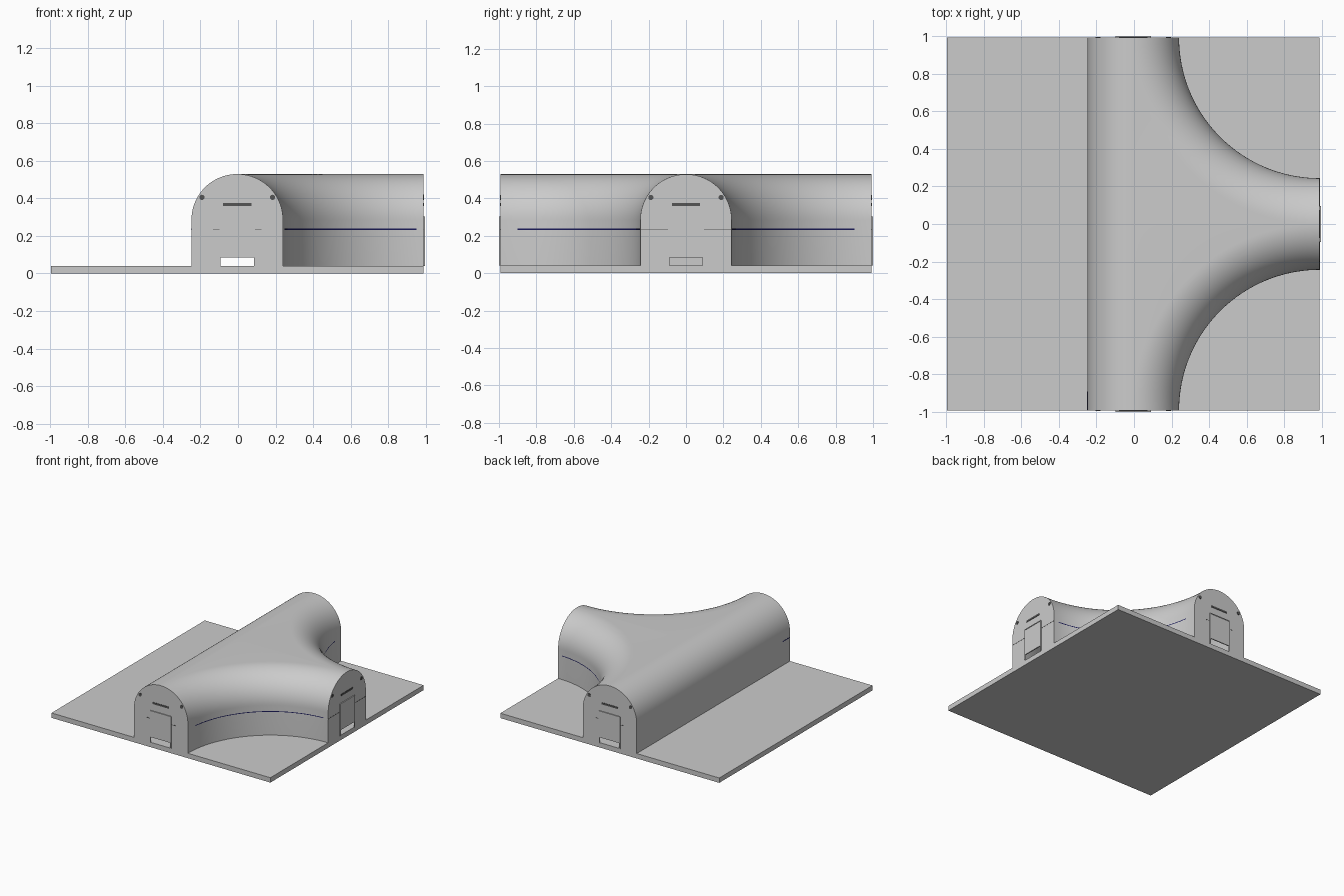
import bpy, bmesh
from math import sin, cos, pi, radians
from mathutils import Matrix, Vector

if "Cube" in bpy.data.objects:
    bpy.data.objects.remove(bpy.data.objects["Cube"], do_unlink=True)

S = 0.9925            # half size of the slab
CX = -0.004           # sideways centre of the slab and tunnel
HW = 0.244            # half width of the tunnel
SLAB, SPRING = 0.04, 0.285
DOOR, DOOR_TOP, GAP = 0.0925, 0.30, 0.085
R = S - HW            # radius of the curved walls
ARC, TURN = 20, 40


def material(name, rgb):
    m = bpy.data.materials.new(name)
    m.use_nodes = True
    m.diffuse_color = (*rgb, 1)
    m.node_tree.nodes["Principled BSDF"].inputs["Base Color"].default_value = (*rgb, 1)
    return m


CONCRETE = material("light grey", (0.6, 0.6, 0.6))
DARK = material("dark grey", (0.09, 0.09, 0.09))
NAVY = material("navy blue", (0.01, 0.01, 0.1))


def finish(name, bm, mat, smooth=False):
    bm.transform(Matrix.Translation((CX, 0, 0)))
    me = bpy.data.meshes.new(name)
    bm.to_mesh(me)
    bm.free()
    me.materials.append(mat)
    ob = bpy.data.objects.new(name, me)
    bpy.context.collection.objects.link(ob)
    if smooth:
        bpy.context.view_layer.objects.active = ob
        ob.select_set(True)
        bpy.ops.object.shade_smooth_by_angle(angle=radians(30))
        ob.select_set(False)
    return ob


def add_box(bm, lo, hi, matrix=Matrix()):
    lo, hi = Vector(lo), Vector(hi)
    size = Matrix.Diagonal((*(hi - lo), 1))
    bmesh.ops.create_cube(bm, size=1, matrix=matrix @ Matrix.Translation((lo + hi) / 2) @ size)


def add_face(bm, pts):
    return bm.faces.new([bm.verts.new(p) for p in pts])


def add_sheet(bm, rows):
    for a, b in zip(rows, rows[1:]):
        for i in range(len(a) - 1):
            add_face(bm, (a[i], a[i + 1], b[i + 1], b[i]))


# Half arch: distance in from the wall, and height
half = [(0, SLAB)] + [(HW - HW * cos(t), SPRING + HW * sin(t))
                      for t in (pi / 2 * i / ARC for i in range(ARC + 1))]
TOP = SPRING + HW
ENDS = {"front": 0, "left": pi / 2, "back": pi}

# Ground slab
bm = bmesh.new()
add_box(bm, (-S, -S, 0), (S, S, SLAB))
finish("ground_slab", bm, CONCRETE)

# Tunnel shell: straight half arch, two swept half arches, flat roof between
bm = bmesh.new()
add_sheet(bm, [[(d - HW, y, z) for d, z in half] for y in (-S, 0, S)])
for side in (1, -1):
    angles = [pi / 2 + pi / 2 * i / TURN for i in range(TURN + 1)]
    rows = [[(S + (R + d) * cos(a), side * ((R + d) * sin(a) - S), z) for d, z in half]
            for a in angles]
    add_sheet(bm, rows)
    for a, b in zip(rows, rows[1:]):
        add_face(bm, ((0, 0, TOP), a[-1], b[-1]))

# End walls with a doorway
outline = ([(-DOOR, SLAB)] + [(d - HW, z) for d, z in half]
           + [(HW - d, z) for d, z in reversed(half[:-1])]
           + [(DOOR, SLAB), (DOOR, DOOR_TOP), (-DOOR, DOOR_TOP)])
for turn in ENDS.values():
    rot = Matrix.Rotation(turn, 4, "Z")
    add_face(bm, [rot @ Vector((x, -S, z)) for x, z in outline])
bmesh.ops.remove_doubles(bm, verts=bm.verts, dist=1e-5)
bmesh.ops.recalc_face_normals(bm, faces=bm.faces)
if max(bm.faces, key=lambda f: f.calc_center_median().z).normal.z < 0:
    bmesh.ops.reverse_faces(bm, faces=bm.faces)
shell = finish("tunnel_shell", bm, CONCRETE, smooth=True)

# Fittings on each end wall
for end, turn in ENDS.items():
    rot = Matrix.Rotation(turn, 4, "Z")

    # Raised door leaf
    bm = bmesh.new()
    add_box(bm, (-DOOR, -S - 0.004, GAP), (DOOR, -S + 0.004, DOOR_TOP), rot)
    finish(end + "_door", bm, CONCRETE)

    # Slim door frame
    bm = bmesh.new()
    for s in (-1, 1):
        x = s * DOOR
        add_box(bm, (x - 0.003, -S - 0.0075, SLAB), (x + 0.003, -S, DOOR_TOP), rot)
    add_box(bm, (-DOOR, -S - 0.0075, DOOR_TOP - 0.003), (DOOR, -S, DOOR_TOP + 0.003), rot)
    finish(end + "_door_frame", bm, CONCRETE)

    # Sign bar and two round lamps
    bm = bmesh.new()
    add_box(bm, (-0.075, -S - 0.003, 0.36), (0.075, -S, 0.375), rot)
    for s in (-1, 1):
        place = Matrix.Translation((s * 0.188, -S, 0.405)) @ Matrix.Rotation(pi / 2, 4, "X")
        bmesh.ops.create_cone(bm, cap_ends=True, segments=16, radius1=0.014, radius2=0.014,
                              depth=0.006, matrix=rot @ place)
    finish(end + "_sign_and_lamps", bm, DARK)

    # Thin line beside the door
    bm = bmesh.new()
    for s in (-1, 1):
        a, b = sorted((s * DOOR, s * (0.13 if turn != pi / 2 else HW)))
        add_box(bm, (a, -S - 0.001, 0.233), (b, -S, 0.237), rot)
    finish(end + "_wall_line", bm, DARK)

# Thin blue line along the curved walls
for name, side in (("front", 1), ("back", -1)):
    bm = bmesh.new()
    angles = [radians(93 + 80 * i / TURN) for i in range(TURN + 1)]
    r = R - 0.002
    add_sheet(bm, [[(S + r * cos(a), side * (r * sin(a) - S), z) for z in (0.232, 0.238)]
                   for a in angles])
    finish(name + "_curved_wall_line", bm, NAVY)

# Short blue line at the front of the straight wall
bm = bmesh.new()
add_box(bm, (-HW - 0.001, -S, 0.232), (-HW, -S + 0.1, 0.238))
finish("straight_wall_line", bm, NAVY)
